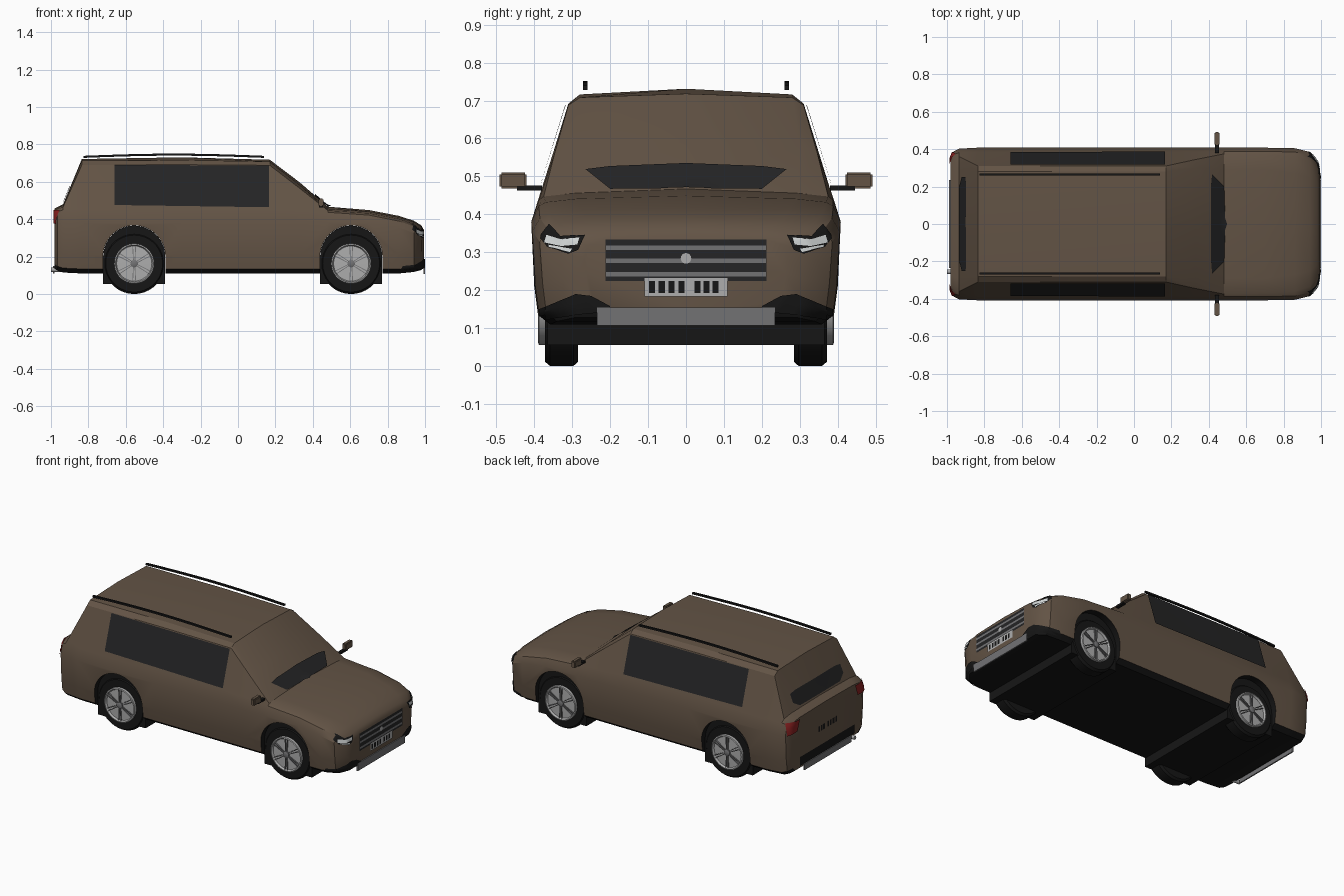
import bpy, bmesh, math
from mathutils import Vector
from mathutils.bvhtree import BVHTree

if "Cube" in bpy.data.objects:
    bpy.data.objects.remove(bpy.data.objects["Cube"])


def material(name, r, g, b):
    m = bpy.data.materials.new(name)
    m.use_nodes = True
    m.diffuse_color = (r, g, b, 1)
    m.node_tree.nodes["Principled BSDF"].inputs["Base Color"].default_value = (r, g, b, 1)
    return m


paint = material("brown paint", .125, .088, .06)
black = material("black trim", .008, .008, .008)
glass = material("dark glass", .018, .018, .019)
silver = material("silver", .42, .42, .42)
grey = material("grey metal", .17, .17, .175)
white = material("lamp white", .65, .68, .68)
red = material("lamp red", .25, .015, .015)
made = []


def finish(name, bm, *mats, recalc=True):
    if recalc:
        bmesh.ops.recalc_face_normals(bm, faces=bm.faces)
    me = bpy.data.meshes.new(name)
    bm.to_mesh(me)
    bm.free()
    for m in mats:
        me.materials.append(m)
    ob = bpy.data.objects.new(name, me)
    bpy.context.collection.objects.link(ob)
    made.append(ob)
    return ob


def box(name, mat, lo, hi, bevel=0):
    bm = bmesh.new()
    bmesh.ops.create_cube(bm, size=1)
    for v in bm.verts:
        v.co = Vector([a + (b - a) * (c + .5) for a, b, c in zip(lo, hi, v.co)])
    if bevel:
        bmesh.ops.bevel(bm, geom=bm.edges[:], offset=bevel, segments=2, affect='EDGES')
    return finish(name, bm, mat)


def lathe(name, mat, profile, cx, cz, side, n=36):
    # profile of (radius, y) turned around the axle
    bm = bmesh.new()
    rings = [[bm.verts.new((cx + r * math.cos(math.tau * i / n), side * y,
                            cz + r * math.sin(math.tau * i / n))) for i in range(n)]
             for r, y in profile]
    for a, b in zip(rings, rings[1:]):
        for i in range(n):
            bm.faces.new((a[i], a[(i + 1) % n], b[(i + 1) % n], b[i]))
    bm.faces.new(rings[0])
    bm.faces.new(rings[-1])
    return finish(name, bm, mat)


# Body: one loft of mirrored sections from tail to nose
# x, half width, sill z, shoulder (y, z), roof edge (y, z), roof inner (y, z), top z
stations = [
    (-.98, .345, .135, .335, .435, .32, .447, .27, .453, .457),
    (-.965, .38, .125, .37, .44, .345, .455, .28, .46, .466),
    (-.935, .395, .115, .382, .45, .36, .466, .29, .475, .48),
    (-.835, .4, .11, .385, .45, .31, .69, .28, .713, .722),
    (-.3, .4, .11, .385, .45, .31, .692, .28, .716, .731),
    (.17, .4, .11, .385, .45, .31, .688, .28, .708, .718),
    (.33, .4, .11, .387, .447, .345, .565, .3, .583, .597),
    (.48, .4, .11, .388, .437, .375, .447, .29, .456, .467),
    (.7, .4, .11, .388, .422, .37, .432, .29, .441, .449),
    (.86, .397, .11, .385, .39, .36, .402, .27, .411, .418),
    (.94, .378, .118, .365, .362, .335, .374, .25, .386, .392),
    (.98, .325, .128, .315, .335, .29, .346, .22, .36, .367),
    (.994, .262, .145, .258, .318, .25, .328, .2, .338, .343),
]
bm = bmesh.new()
rings = []
for x, w, zb, ys, zs, ye, ze, yi, zi, zt in stations:
    half = [(0, zb), (.9 * w, zb), (.975 * w, zb + .024), (w, zb + .1),
            (1.02 * w, min(.38, zs - .035)), (ys, zs), (ye, ze), (yi, zi), (0, zt)]
    full = half + [(-y, z) for y, z in half[-2:0:-1]]
    rings.append([bm.verts.new((x, y, z)) for y, z in full])
n = len(rings[0])
for a, b in zip(rings, rings[1:]):
    for i in range(n):
        f = bm.faces.new((a[i], a[(i + 1) % n], b[(i + 1) % n], b[i]))
        f.material_index = int(i in (0, 1, n - 2, n - 1))
bm.faces.new(rings[0])
bm.faces.new(rings[-1])
bmesh.ops.recalc_face_normals(bm, faces=bm.faces)
tree = BVHTree.FromBMesh(bm)
body = finish("body", bm, paint, black)


def patch(name, mat, axis, low, high, lift=.005, k=6, rows=5):
    # thin skin between two outlines, laid onto the body along an axis
    axis = Vector(axis)
    bm = bmesh.new()

    def spread(pts):
        out = [Vector(pts[0])]
        for p, q in zip(pts, pts[1:]):
            out += [Vector(p).lerp(Vector(q), i / k) for i in range(1, k + 1)]
        return out

    grid = []
    for p, q in zip(spread(low), spread(high)):
        col = []
        for j in range(rows + 1):
            u, z = p.lerp(q, j / rows)
            start = Vector((u, 0, z)) if axis.y else Vector((0, u, z))
            hit = tree.ray_cast(start + axis * 3, -axis)
            if hit[0] is None:
                hit = tree.find_nearest(start + axis)
            col.append(bm.verts.new(hit[0] + (hit[1] + axis).normalized() * lift))
        grid.append(col)
    for a, b in zip(grid, grid[1:]):
        for j in range(rows):
            f = bm.faces.new((a[j], b[j], b[j + 1], a[j + 1]))
            f.normal_update()
            if f.normal.dot(axis) < 0:
                f.normal_flip()
    return finish(name, bm, mat, recalc=False)


FRONT, BACK = (1, 0, 0), (-1, 0, 0)


def rect(name, mat, axis, u0, u1, z0, z1, lift=.005):
    return patch(name, mat, axis, [(u0, z0), (u1, z0)], [(u0, z1), (u1, z1)], lift)


# Glass
patch("windscreen", glass, FRONT,
      [(-.26, .512), (-.2, .464), (0, .466), (.2, .464), (.26, .512)],
      [(-.265, .516), (-.2, .524), (0, .532), (.2, .524), (.265, .516)], .008)
patch("rear_window", glass, BACK,
      [(-.25, .52), (-.2, .49), (.2, .49), (.25, .52)],
      [(-.25, .57), (-.2, .577), (.2, .577), (.25, .57)])

for side, tag in ((1, "left"), (-1, "right")):
    def flip(pts):
        return [(side * y, z) for y, z in pts]

    patch(tag + "_side_window", glass, (0, side, 0), [(-.66, .475), (.165, .463)],
          [(-.66, .69), (.165, .685)], .007)
    # Lamps and bumper corners
    patch(tag + "_headlight", black, FRONT,
          flip([(.382, .335), (.365, .315), (.31, .296), (.284, .306)]),
          flip([(.381, .345), (.36, .373), (.33, .342), (.266, .345)]))
    patch(tag + "_headlight_lens", white, FRONT, flip([(.372, .325), (.33, .316), (.286, .32)]),
          flip([(.366, .345), (.33, .334), (.28, .338)]), .008)
    patch(tag + "_daylight_strip", white, FRONT, flip([(.36, .314), (.305, .3)]),
          flip([(.362, .319), (.3, .309)]), .008)
    patch(tag + "_taillight", red, BACK, flip([(.3, .38), (.385, .375)]),
          flip([(.275, .447), (.375, .447)]), .007)
    patch(tag + "_bumper_corner", black, FRONT,
          flip([(.2, .15), (.25, .14), (.29, .135), (.385, .122)]),
          flip([(.2, .158), (.25, .185), (.29, .19), (.385, .15)]))
    # Mirrors and roof rails
    lo, hi = sorted((side * .42, side * .491))
    box(tag + "_mirror", paint, (.43, lo, .468), (.458, hi, .51), .005)
    lo, hi = sorted((side * .38, side * .445))
    box(tag + "_mirror_arm", black, (.434, lo, .463), (.454, hi, .476))
    bm = bmesh.new()
    last = None
    for i in range(13):
        t = i / 12
        x, z = -.825 + .965 * t, .731 + .012 * math.sin(math.pi * t)
        ring = [bm.verts.new((x, side * (.265 + dy), z + dz))
                for dy, dz in ((-.006, -.003), (.006, -.003), (.006, .008), (-.006, .008))]
        if last:
            for j in range(4):
                bm.faces.new((last[j], last[j - 1], ring[j - 1], ring[j]))
        if i in (0, 12):
            bm.faces.new(ring)
        last = ring
    finish(tag + "_roof_rail", bm, black)

# Grille with bars, badge disc and number plate
rect("grille", glass, FRONT, -.212, .212, .224, .334, .003)
for z in (.242, .278, .312):
    rect("grille_bar", grey, FRONT, -.212, .212, z - .006, z + .006, .0045)
ring = [(.014 * math.cos(math.pi * i / 8), .014 * math.sin(math.pi * i / 8)) for i in range(9)]
patch("round_badge", silver, FRONT, [(y, .284 - z) for y, z in ring],
      [(y, .284 + z) for y, z in ring], .0055, 1, 2)
rect("front_plate", silver, FRONT, -.11, .11, .184, .232, .0052)
for y in (-.09, -.064, -.038, -.012, .03, .054, .078):
    rect("front_plate_block", black, FRONT, y - .008, y + .008, .193, .224, .0058)
    rect("rear_plate_block", black, BACK, y - .008, y + .008, .29, .325, .003)

# Bumper plates and exhaust
box("front_skid_plate", grey, (.991, -.235, .107), (1, .235, .155))
box("rear_skid_plate", grey, (-.99, -.235, .11), (-.982, .235, .15))
rect("rear_bumper_strip", black, BACK, -.27, .27, .15, .205)
bm = bmesh.new()
bmesh.ops.create_cone(bm, cap_ends=True, segments=16, radius1=.012, radius2=.012, depth=.09)
for v in bm.verts:
    v.co = Vector((v.co.z - .955, v.co.x - .255, v.co.y + .13))
finish("exhaust_pipe", bm, silver)


def arch(name, cx, r, y, low):
    # round-topped block running across the car
    pts = [(-r, low)] + [(-r * math.cos(math.pi * i / 20), .2 + r * math.sin(math.pi * i / 20))
                         for i in range(21)] + [(r, low)]
    bm = bmesh.new()
    f = bm.faces.new([bm.verts.new((cx + x, -y, z)) for x, z in pts])
    new = bmesh.ops.extrude_face_region(bm, geom=[f])["geom"]
    bmesh.ops.translate(bm, vec=(0, 2 * y, 0),
                        verts=[v for v in new if isinstance(v, bmesh.types.BMVert)])
    return finish(name, bm, black)


# Wheel arches cut from the body, then liners and wheels
HUB = .163
for cx, end in ((.605, "front"), (-.555, "rear")):
    cutter = arch("arch_cutter", cx, .167, .6, .03)
    cutter.hide_render = True
    mod = body.modifiers.new("arch", 'BOOLEAN')
    mod.operation, mod.object, mod.solver = 'DIFFERENCE', cutter, 'EXACT'
    bpy.context.view_layer.objects.active = body
    bpy.ops.object.modifier_apply(modifier=mod.name)
    made.remove(cutter)
    bpy.data.objects.remove(cutter)
    arch(end + "_arch_liner", cx, .166, .365, .055)
    for side, tag in ((1, "left"), (-1, "right")):
        name = f"{end}_{tag}_"
        lathe(name + "tyre", black, [(.11, .285), (.152, .285), (HUB, .297), (HUB, .358),
                                     (.152, .371), (.105, .371)], cx, HUB, side)
        lathe(name + "rim", silver, [(.107, .36), (.107, .388), (.1, .39), (.094, .378),
                                     (.02, .38)], cx, HUB, side)
        lathe(name + "hub", grey, [(.02, .37), (.02, .388), (.014, .391)], cx, HUB, side, 16)
        for i in range(6):
            a = math.tau * i / 6 + math.pi / 6
            out = Vector((math.cos(a), 0, math.sin(a)))
            across = Vector((-out.z, 0, out.x))
            bm = bmesh.new()
            for s in (-1, 1):
                bmesh.ops.create_cube(bm, size=1)
                for v in bm.verts[-8:]:
                    c = v.co.copy()
                    v.co = (Vector((cx, side * (.382 + .008 * c.y), HUB)) + out * (.057 + .076 * c.x)
                            + across * (s * (.006 + .004 * c.x) + .004 * c.z))
            finish(name + "spoke", bm, grey)

# Smooth shading with sharp edges kept
bpy.ops.object.select_all(action='DESELECT')
for ob in made:
    ob.select_set(True)
bpy.context.view_layer.objects.active = body
bpy.ops.object.shade_smooth_by_angle(angle=math.radians(32))
